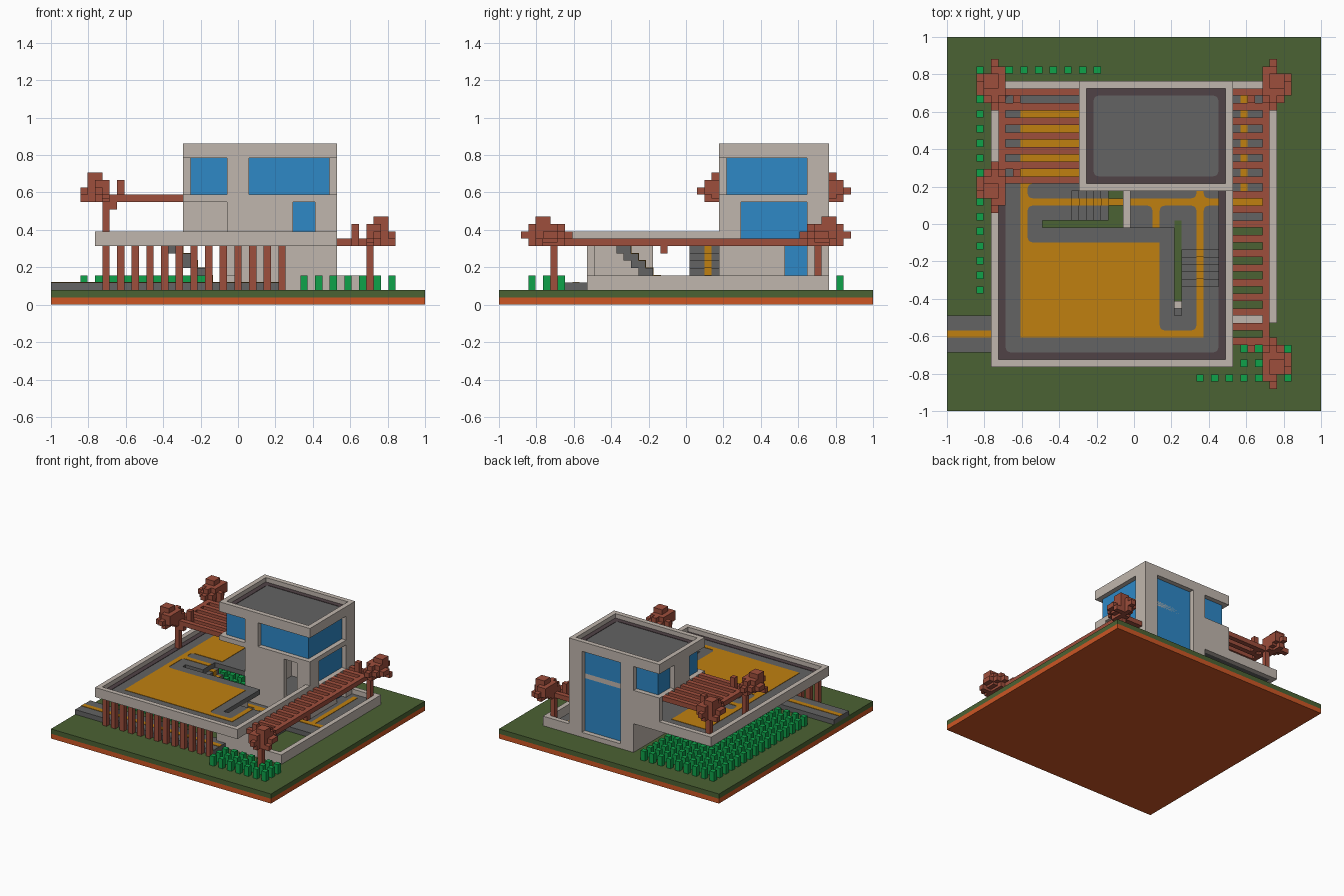
import bpy, bmesh, math

if "Cube" in bpy.data.objects:
    bpy.data.objects.remove(bpy.data.objects["Cube"], do_unlink=True)

U = 2 / 51  # building module


def material(name, rgb):
    lin = [(c / 255 / 12.92) if c < 11 else ((c / 255 + 0.055) / 1.055) ** 2.4 for c in rgb] + [1]
    m = bpy.data.materials.new(name)
    m.use_nodes = True
    m.diffuse_color = lin
    m.node_tree.nodes["Principled BSDF"].inputs["Base Color"].default_value = lin
    return m


GRASS = material("grass green", (75, 98, 51))
SOIL = material("soil orange", (205, 86, 36))
WALL = material("beige wall", (192, 182, 173))
TRIM = material("dark plum trim", (80, 66, 70))
GREY = material("paving grey", (99, 99, 99))
GOLD = material("golden path", (192, 128, 16))
GLASS = material("blue glass", (46, 136, 198))
WOOD = material("red brown wood", (158, 78, 60))
BUSH = material("bush green", (14, 162, 74))


def part(name, mat, boxes, fillets=()):
    """Boxes are (x0, x1, y0, y1, z0, z1); fillets are (x, y, dx, dy, z), all in modules."""
    bm = bmesh.new()
    for x0, x1, y0, y1, z0, z1 in boxes:
        vs = bmesh.ops.create_cube(bm, size=1)["verts"]
        for v in vs:
            v.co = ((x0 + (v.co.x + .5) * (x1 - x0)) * U,
                    (y0 + (v.co.y + .5) * (y1 - y0)) * U,
                    (z0 + (v.co.z + .5) * (z1 - z0)) * U)
    for x, y, dx, dy, z in fillets:
        r = 0.7
        pts = [(x, y)] + [(x + dx * r * (1 - math.sin(a)), y + dy * r * (1 - math.cos(a)))
                          for a in [i * math.pi / 10 for i in range(6)]]
        f = bm.faces.new([bm.verts.new((px * U, py * U, z * U)) for px, py in pts])
        f.normal_update()
        if f.normal.z < 0:
            f.normal_flip()
    me = bpy.data.meshes.new(name)
    bm.to_mesh(me)
    bm.free()
    me.materials.append(mat)
    ob = bpy.data.objects.new(name, me)
    bpy.context.collection.objects.link(ob)
    return ob


def ring(x0, x1, y0, y1, z0, z1, w=1):
    return [(x0, x1, y0, y0 + w, z0, z1), (x0, x1, y1 - w, y1, z0, z1),
            (x0, x0 + w, y0 + w, y1 - w, z0, z1), (x1 - w, x1, y0 + w, y1 - w, z0, z1)]


P = 0.08  # painted plate thickness

# Ground
part("soil_base", SOIL, [(-25.5, 25.5, -25.5, 25.5, 0, 1)])
part("lawn", GRASS, [(-25.5, 25.5, -25.5, 25.5, 1, 2)])
part("road", GREY, [(-25.5, 6.5, -17.5, -12.5, 2, 3)])
part("road_stripe", GOLD, [(-25.5, 6.5, -15.5, -14.5, 3, 3 + P)])
part("ground_paving", GREY, [(-.5, 17.5, -.5, 4.5, 2, 3), (-.5, 17.5, 4.5, 18.5, 2, 3),
                             (6.5, 11.5, -8.5, -.5, 2, 3), (5.5, 6.5, -12.5, -11.5, 2, 3)])
part("ground_path", GOLD,
     [(-3.5, 17.5, 2.5, 3.5, 3, 3 + P), (2.5, 3.5, -.5, 2.5, 3, 3 + P),
      (8.5, 9.5, -4.5, 2.5, 3, 3 + P), (8.5, 9.5, 3.5, 6.5, 3, 3 + P),
      (14.5, 15.5, 3.5, 17.5, 3, 3 + P)],
     [(x, y, dx, dy, 3 + P) for x, y, dx, dy in
      [(2.5, 2.5, -1, -1), (3.5, 2.5, 1, -1), (8.5, 2.5, -1, -1), (9.5, 2.5, 1, -1),
       (8.5, 3.5, -1, 1), (9.5, 3.5, 1, 1)]])
part("planting_bed", GRASS, [(5.5, 6.5, -10.5, .5, 2, 3 + P)])

# Low garden walls and the carport wall
part("garden_wall", WALL, [(18.5, 19.5, -13.5, 19.5, 2, 4), (13.5, 18.5, -13.5, -12.5, 2, 4),
                           (13.5, 18.5, 18.5, 19.5, 2, 4), (-1.5, -.5, -4.5, 4.5, 2, 4),
                           (5.5, 11.5, -11.5, -10.5, 2, 4)])
part("lower_room_wall", WALL, [(4.5, 5.5, -12.5, -4.5, 2, 8), (4.5, 13.5, -13.5, -12.5, 2, 8)])

# Raised deck with an open stairwell
part("deck_floor", GREY, [(-18.5, 12.5, -18.5, -12.5, 8, 9), (-18.5, 5.5, -12.5, -.5, 8, 9),
                          (6.5, 12.5, -12.5, -8.5, 8, 9), (11.5, 12.5, -8.5, 4.5, 8, 9),
                          (-18.5, -12.5, -.5, .5, 8, 9), (-18.5, -8.5, .5, 4.5, 8, 9),
                          (-18.5, -1.5, 4.5, 18.5, 8, 9)])
part("deck_parapet", WALL, [(-19.5, 13.5, -19.5, -18.5, 8, 10), (-19.5, -18.5, -18.5, 19.5, 8, 10),
                            (12.5, 13.5, -18.5, 4.5, 8, 10), (-18.5, -1.5, 18.5, 19.5, 8, 10)])
part("deck_trim", TRIM,
     [(-18.5, 12.5, -18.5, -17.5, 9, 9 + P), (-18.5, -17.5, -17.5, 18.5, 9, 9 + P),
      (11.5, 12.5, -17.5, 4.5, 9, 9 + P), (-17.5, -1.5, 17.5, 18.5, 9, 9 + P)],
     [(-17.5, -17.5, 1, 1, 9 + P), (11.5, -17.5, -1, 1, 9 + P), (-17.5, 17.5, 1, -1, 9 + P)])
part("deck_path", GOLD,
     [(-15.5, 3.5, -15.5, -2.5, 9, 9 + P), (3.5, 9.5, -15.5, -14.5, 9, 9 + P),
      (8.5, 9.5, -14.5, -8.5, 9, 9 + P), (-15.5, -14.5, -2.5, 15.5, 9, 9 + P),
      (-14.5, -8.5, 2.5, 3.5, 9, 9 + P), (-14.5, -7.5, 5.5, 15.5, 9, 9 + P)],
     [(x, y, dx, dy, 9 + P) for x, y, dx, dy in
      [(3.5, -14.5, 1, 1), (8.5, -14.5, -1, 1), (-14.5, -2.5, 1, 1), (-14.5, 2.5, 1, -1),
       (-14.5, 3.5, 1, 1), (-14.5, 5.5, 1, -1)]])
part("deck_posts", WOOD, [(x - .5, x + .5, -18.5, -17.5, 2, 8) for x in range(-18, 7, 2)])

# Two staircases with a painted runner
steps = range(5)
part("west_stairs", GREY, [(-9.5 + i, -7.5 + i, .5, 4.5, 7 - i, 8 - i) for i in steps])
part("east_stairs", GREY, [(6.5, 11.5, -9.5 + i, -7.5 + i, 7 - i, 8 - i) for i in steps])
part("west_stair_runner", GOLD,
     [(-8.5 + i, -7.5 + i + P, 2.5, 3.5, 7 - i, 8 - i + P) for i in steps])
part("east_stair_runner", GOLD,
     [(8.5, 9.5, -8.5 + i, -7.5 + i + P, 7 - i, 8 - i + P) for i in steps])

# House walls
part("front_wall", WALL, [(-1.5, 7.5, 4.5, 5.5, 2, 14), (10.5, 13.5, 4.5, 5.5, 2, 14),
                          (-1.5, 1.5, 4.5, 5.5, 15, 20)])
part("back_wall", WALL, [(-1.5, 1.5, 18.5, 19.5, 2, 20), (10.5, 13.5, 18.5, 19.5, 2, 20),
                         (1.5, 10.5, 18.5, 19.5, 2, 3), (-7.5, -1.5, 18.5, 19.5, 8, 14)])
part("east_wall", WALL, [(12.5, 13.5, 5.5, 7.5, 2, 14), (12.5, 13.5, 7.5, 13.5, 2, 9),
                         (12.5, 13.5, 13.5, 16.5, 8, 9), (12.5, 13.5, 16.5, 18.5, 2, 20)])
part("west_wall", WALL, [(-1.5, -.5, 5.5, 18.5, 2, 14), (-7.5, -6.5, 9.5, 14.5, 15, 20)])
part("upper_floor", WALL, [(-7.5, 13.5, 4.5, 18.5, 14, 15), (-7.5, 1.5, 18.5, 19.5, 14, 15),
                           (10.5, 13.5, 18.5, 19.5, 14, 15)])

# Glazing
part("upper_glazing", GLASS, [(-6.5, 12.5, 5.5, 18.5, 15, 20)])
part("tall_back_window", GLASS, [(1.5, 10.5, 17.5, 18.5, 3, 15)])
part("east_windows", GLASS, [(11.5, 12.5, 7.5, 16.5, 9, 14), (11.5, 12.5, 13.5, 16.5, 3, 8)])

# Roof
part("roof_slab", GREY, [(-6.5, 12.5, 5.5, 18.5, 20.02, 21)])
part("roof_parapet", WALL, ring(-7.5, 13.5, 4.5, 19.5, 20, 22))
part("roof_trim", TRIM, ring(-6.5, 12.5, 5.5, 18.5, 21, 21 + P),
     [(-5.5, 6.5, 1, 1, 21 + P), (11.5, 6.5, -1, 1, 21 + P),
      (-5.5, 17.5, 1, -1, 21 + P), (11.5, 17.5, -1, -1, 21 + P)])

# Pergolas: a long rail, cross slats, upright pegs and a hanging block
part("east_pergola", WOOD,
     [(17.5, 18.5, -19.5, 19.5, 8, 9), (17.5, 18.5, -3.5, -2.5, 7, 8)]
     + [(13.5, 17.5, y - .5, y + .5, 8, 9) for y in range(-16, 19, 2)]
     + [(15.5, 16.5, y - .5, y + .5, 8, 11) for y in (-17, 17)])
part("west_pergola", WOOD,
     [(-18.5, -17.5, 4.5, 19.5, 14, 15), (-17.5, -16.5, 5.5, 6.5, 13, 14)]
     + [(-17.5, -7.5, y - .5, y + .5, 14, 15) for y in range(6, 19, 2)]
     + [(-16.5, -15.5, y - .5, y + .5, 14, 17) for y in (7, 17)])


# Trees: a trunk and a crown of stacked blocks
def tree(name, side, cy, out, trunk_y, z0, z1):
    crown = [(-1.5, 1.5, -1.5, 1.5, 0.5, 3), (-.5, 1.5, -.5, 1.5, 3, 4), (-.5, .5, -2.5, 2.5, 0, 3),
             (-1.5, 1.5, -2.5, -1.5, 1, 2), (-1.5, .5, 1.5, 2.5, 1, 3), (-.5, .5, -3.5, 3.5, 1, 2),
             (1.5, 2.5, -1.5, .5, 1, 2), (1.5, 2.5, .5, 1.5, 0, 1), (-.5, 1.5, .5, 1.5, 0, 1)]
    boxes = [(side * 18 - .5, side * 18 + .5, trunk_y - .5, trunk_y + .5, z0, z1)]
    for x0, x1, y0, y1, a, b in crown:
        xs = sorted((side * (19 + x0), side * (19 + x1)))
        ys = sorted((cy + out * y0, cy + out * y1))
        boxes.append((*xs, *ys, z1 + a, z1 + b))
    part(name, WOOD, boxes)


tree("southeast_tree", 1, -19, -1, -18, 2, 8)
tree("northeast_tree", 1, 19, 1, 18, 2, 8)
tree("northwest_tree", -1, 19, 1, 18, 9, 14)
tree("west_tree", -1, 5, -1, 6, 9, 14)

# Planted rows of bushes
part("west_bushes", BUSH, [(x - .5, x + .5, y - .5, y + .5, 2, 4)
                           for x in range(-21, -4, 2) for y in range(-9, 22, 2)])
part("front_bushes", BUSH, [(x - .5, x + .5, y - .5, y + .5, 2, 4)
                            for x in range(9, 22, 2) for y in (-21, -19, -17)])
